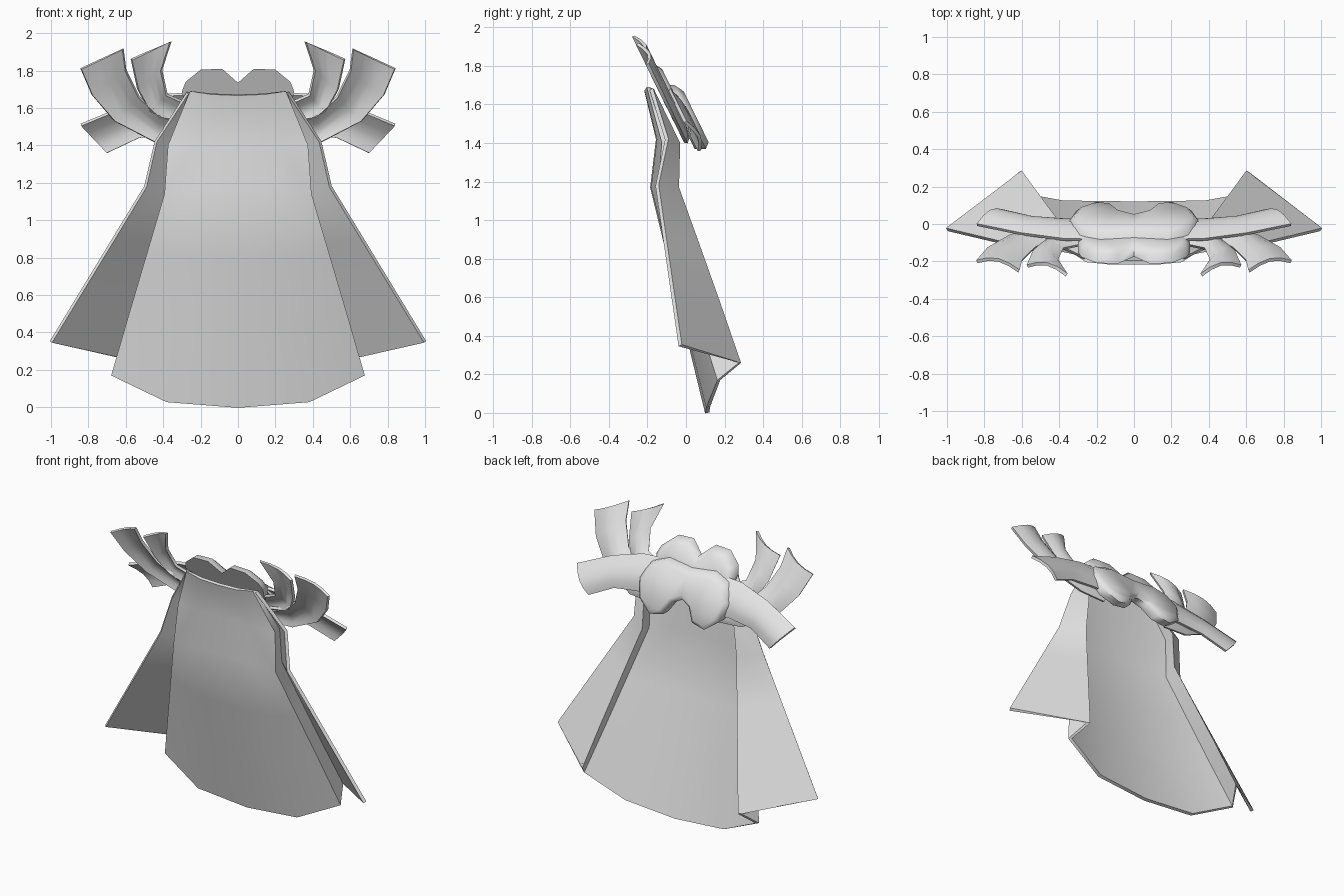
import bpy, bmesh, math
from mathutils import Vector

if "Cube" in bpy.data.objects:
    bpy.data.objects.remove(bpy.data.objects["Cube"])

grey = bpy.data.materials.new("light_grey")
grey.use_nodes = True
COLOUR = (0.8, 0.8, 0.8, 1)
grey.diffuse_color = COLOUR
grey.node_tree.nodes["Principled BSDF"].inputs["Base Color"].default_value = COLOUR


def finish(bm, name, angle, thickness=0, mirror=True):
    """Turn a bmesh into a shaded object, mirrored over x and thickened."""
    bmesh.ops.recalc_face_normals(bm, faces=bm.faces)
    mesh = bpy.data.meshes.new(name)
    bm.to_mesh(mesh)
    bm.free()
    mesh.materials.append(grey)
    ob = bpy.data.objects.new(name, mesh)
    bpy.context.collection.objects.link(ob)
    bpy.ops.object.select_all(action="DESELECT")
    ob.select_set(True)
    bpy.context.view_layer.objects.active = ob
    if mirror:
        m = ob.modifiers.new("mirror", "MIRROR")
        m.use_clip = True
        bpy.ops.object.modifier_apply(modifier=m.name)
    if thickness:
        s = ob.modifiers.new("thickness", "SOLIDIFY")
        s.thickness = thickness
        s.offset = 0
        bpy.ops.object.modifier_apply(modifier=s.name)
    bpy.ops.object.shade_smooth_by_angle(angle=math.radians(angle))
    return ob


def grid(rows):
    bm = bmesh.new()
    vs = [[bm.verts.new(p) for p in row] for row in rows]
    for a, b in zip(vs, vs[1:]):
        for i in range(len(a) - 1):
            bm.faces.new((a[i], a[i + 1], b[i + 1], b[i]))
    return bm


def tilt(x, z, off=0):
    """Point on the leaning plane of the bow, moved back by off."""
    return Vector((x, -0.28 + 0.49 * (1.95 - z) + off, z))


# Draped cloth: centre, quarter, front crease, back fold, outer edge
top = [(0, -.205, 1.67), (.14, -.205, 1.675), (.25, -.195, 1.69), (.245, -.17, 1.68), (.27, -.18, 1.68)]
chest = [(0, -.145, 1.42), (.21, -.14, 1.42), (.365, -.12, 1.4), (.35, -.04, 1.4), (.44, -.1, 1.42)]
waist = [(0, -.175, 1.17), (.22, -.17, 1.17), (.385, -.14, 1.14), (.37, -.045, 1.17), (.495, -.15, 1.18)]
hem = [(0, .11, 0), (.38, .115, .03), (.67, .17, .17), (.61, .28, .26), (1, -.03, .35)]
rows = [top, chest, waist]
for t in (1 / 3, 2 / 3, 1):
    rows.append([Vector(a).lerp(Vector(b), t) for a, b in zip(waist, hem)])
finish(grid(rows), "cloth", 50, 0.022)


# Ribbons with a bulging back
def ribbon(name, inner, outer, off, bulge):
    rows = []
    for a, b in zip(inner, outer):
        row = []
        for k in range(5):
            t = k / 4
            x, z = Vector(a).lerp(Vector(b), t)
            row.append(tilt(x, z, off + bulge * math.sin(math.pi * t)))
        rows.append(row)
    finish(grid(rows), name, 50, 0.018)


ribbon("inner_tails",
       [(.36, 1.955), (.41, 1.80), (.38, 1.67), (.22, 1.6)],
       [(.57, 1.86), (.535, 1.70), (.47, 1.58), (.26, 1.48)], 0.01, 0.035)
ribbon("outer_tails",
       [(.615, 1.915), (.60, 1.80), (.53, 1.66), (.42, 1.56), (.22, 1.52)],
       [(.84, 1.81), (.78, 1.67), (.66, 1.53), (.43, 1.41), (.25, 1.40)], 0.01, 0.035)
ribbon("lower_tails",
       [(.84, 1.51), (.6, 1.61), (.38, 1.67), (.2, 1.68)],
       [(.70, 1.36), (.53, 1.44), (.36, 1.46), (.2, 1.46)], 0.06, 0.035)


# Rounded pads of the bow
def pad(name, half, front, back, rim):
    outline = half + [(-x, z) for x, z in reversed(half) if x > 0]
    bm = bmesh.new()
    face = bm.faces.new([bm.verts.new(tilt(x, z, front)) for x, z in outline])
    ring = bmesh.ops.extrude_face_region(bm, geom=[face])
    for v in ring["geom"]:
        if isinstance(v, bmesh.types.BMVert):
            v.co.y += (back - front) * 0.65
    cap = [f for f in ring["geom"] if isinstance(f, bmesh.types.BMFace)]
    bmesh.ops.inset_region(bm, faces=cap, thickness=rim, use_even_offset=True)
    for v in cap[0].verts:
        v.co.y += (back - front) * 0.35
    bmesh.ops.triangulate(bm, faces=[f for f in bm.faces if len(f.verts) > 4])
    finish(bm, name, 60, mirror=False)


pad("upper_loops",
    [(0, 1.735), (.085, 1.81), (.2, 1.805), (.28, 1.74), (.3, 1.69), (.28, 1.6), (0, 1.58)],
    0.0, 0.075, 0.03)
pad("back_loops",
    [(0, 1.68), (.18, 1.70), (.29, 1.66), (.35, 1.56), (.31, 1.44), (.21, 1.37), (.11, 1.39), (.06, 1.47), (0, 1.5)],
    0.04, 0.13, 0.035)
